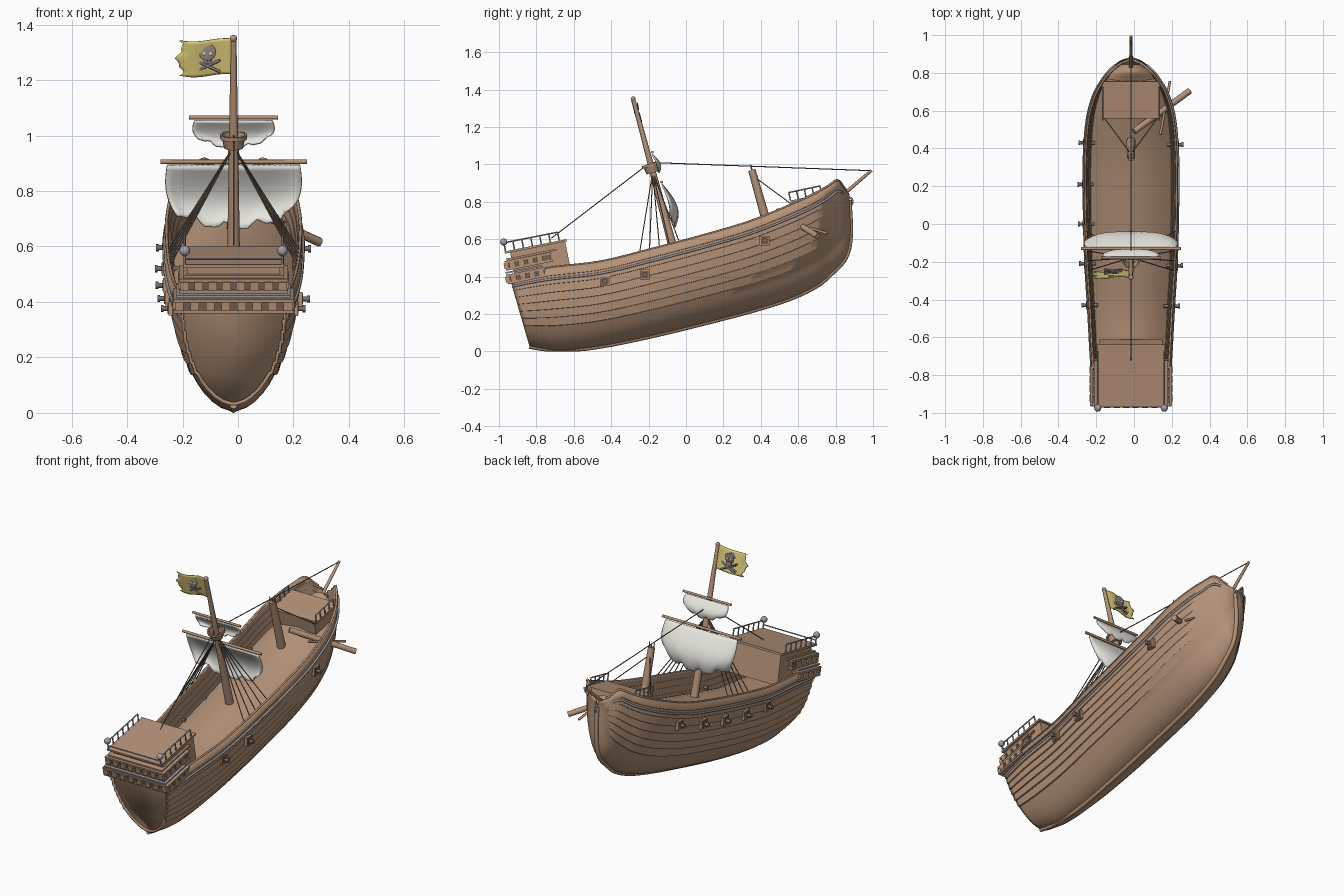
import bpy, bmesh, math
from math import sin, cos, pi, radians
from mathutils import Vector, Matrix

cube = bpy.data.objects.get("Cube")
if cube:
    bpy.data.objects.remove(cube)

CX = -0.016  # ship centre line


def material(name, r, g, b):
    m = bpy.data.materials.new(name)
    m.use_nodes = True
    m.diffuse_color = (r, g, b, 1)
    m.node_tree.nodes["Principled BSDF"].inputs["Base Color"].default_value = (r, g, b, 1)
    return m


WOOD = material("brown wood", 0.46, 0.29, 0.19)
DARK = material("dark wood", 0.19, 0.115, 0.075)
METAL = material("grey metal", 0.36, 0.35, 0.38)
IRON = material("dark iron", 0.2, 0.155, 0.14)
ROPE = material("brown rope", 0.19, 0.15, 0.115)
CANVAS = material("off white canvas", 0.86, 0.85, 0.79)
YELLOW = material("mustard cloth", 0.72, 0.6, 0.19)
EMBLEM = material("purple grey paint", 0.25, 0.21, 0.23)


def finish(name, bm, mat, thick=0):
    bmesh.ops.recalc_face_normals(bm, faces=bm.faces[:])
    mesh = bpy.data.meshes.new(name)
    bm.to_mesh(mesh)
    bm.free()
    mesh.materials.append(mat)
    ob = bpy.data.objects.new(name, mesh)
    bpy.context.scene.collection.objects.link(ob)
    if thick:
        mod = ob.modifiers.new("thickness", "SOLIDIFY")
        mod.thickness = thick
        mod.offset = -1
    return ob


def grid(name, rows, mat, thick=0):
    bm = bmesh.new()
    vs = [[bm.verts.new(p) for p in row] for row in rows]
    for a, b in zip(vs, vs[1:]):
        for i in range(len(a) - 1):
            bm.faces.new((a[i], a[i + 1], b[i + 1], b[i]))
    bmesh.ops.remove_doubles(bm, verts=bm.verts[:], dist=0.0001)
    return finish(name, bm, mat, thick)


def boxes(name, frame, items, mat):
    """items are (centre, size) pairs in the local frame"""
    bm = bmesh.new()
    for c, s in items:
        bmesh.ops.create_cube(bm, size=1, matrix=frame @ Matrix.Translation(c) @ Matrix.Diagonal((*s, 1)))
    return finish(name, bm, mat)


def ball(name, p, r, mat, scale=(1, 1, 1)):
    bm = bmesh.new()
    bmesh.ops.create_uvsphere(bm, u_segments=16, v_segments=10, radius=r,
                              matrix=Matrix.Translation(p) @ Matrix.Diagonal((*scale, 1)))
    return finish(name, bm, mat)


def tubes(name, paths, r, mat, taper=1):
    cu = bpy.data.curves.new(name, "CURVE")
    cu.dimensions = "3D"
    cu.bevel_depth = r
    cu.bevel_resolution = 2
    cu.use_fill_caps = True
    for path in paths:
        sp = cu.splines.new("POLY")
        sp.points.add(len(path) - 1)
        for i, (pt, p) in enumerate(zip(sp.points, path)):
            pt.co = (*p, 1)
            pt.radius = 1 + (taper - 1) * i / (len(path) - 1)
    cu.materials.append(mat)
    ob = bpy.data.objects.new(name, cu)
    bpy.context.scene.collection.objects.link(ob)
    return ob


# Hull stations: keel y, keel z, rail y, rail z, half width
KEYS = [(-.837, .027, -.945, .4, .187), (-.676, .005, -.75, .445, .206), (-.46, .027, -.46, .48, .222),
        (-.195, .08, -.195, .545, .238), (.07, .144, .07, .615, .245), (.34, .214, .34, .695, .246),
        (.55, .28, .55, .78, .23), (.69, .345, .68, .84, .195), (.767, .406, .76, .885, .151),
        (.853, .5, .81, .915, .108), (.88, .626, .85, .87, .06), (.872, .81, .875, .84, .01)]


def smooth_stations(keys, steps=5):
    out = []
    for i in range(len(keys) - 1):
        p = [Vector(keys[min(max(i + k, 0), len(keys) - 1)]) for k in (-1, 0, 1, 2)]
        for j in range(steps):
            t = j / steps
            out.append(p[1] + .5 * t * (p[2] - p[0] + t * (2 * p[0] - 5 * p[1] + 4 * p[2] - p[3]
                       + t * (3 * (p[1] - p[2]) + p[3] - p[0]))))
    return out + [Vector(keys[-1])]


STATIONS = smooth_stations(KEYS)


def hull_point(s, t, side, out=0):
    x = s[4] * (1 - (1 - t) ** 2.2) ** .55 + out
    return Vector((CX + side * x, s[0] + (s[2] - s[0]) * t, s[1] + (s[3] - s[1]) * t))


def station_at(y):
    return min(STATIONS, key=lambda s: abs(s[2] - y))


# Overlapping planks: each has a protruding lower edge, worn away on the left bow
PROFILE = [(.002, 0), (.03, 0), (.08, 0), (.15, 0), (.22, 0)]
for k in range(7):
    PROFILE += [(.3 + k * .1, 0), (.303 + k * .1, .008)]
PROFILE.append((1, 0))
rows = []
for s in STATIONS:
    near_bow = min(1, s[4] / .2)
    fade = near_bow * min(1, max(.2, (.55 - s[2]) / .9))
    rows.append([hull_point(s, t, -1, o * near_bow * .8) for t, o in reversed(PROFILE)] +
                [hull_point(s, t, 1, o * fade) for t, o in PROFILE])
grid("hull", rows, WOOD, .012)

# Flat transom set just inside the plank ends
bm = bmesh.new()
edge = [i / 14 for i in range(1, 15)]
outline = [hull_point(STATIONS[0], t, -1, -.004) for t in reversed(edge)] + \
          [hull_point(STATIONS[0], 0, 1)] + [hull_point(STATIONS[0], t, 1, -.004) for t in edge]
bm.faces.new([bm.verts.new(p + Vector((0, .012, 0))) for p in outline])
finish("transom", bm, WOOD, .01)

tubes("keel", [[(CX, s[0], max(s[1], .013)) for s in STATIONS]], .013, WOOD)
for side, label in ((1, "left"), (-1, "right")):
    tubes(label + "_cap_rail", [[hull_point(s, 1, side, -.005) for s in STATIONS[:52]]], .006, WOOD)
    tubes(label + "_metal_trim", [[hull_point(s, .86, side, .006) for s in STATIONS[:49]]], .006, METAL)
    # Inner planking leaning in from the rail to the deck edge
    lining = [[(CX + side * s[4] * (.97 - .11 * v / 4 - d), s[2], s[3] - .003 - .145 * v / 4)
               for v in range(5) for d in (0, .012)] for s in STATIONS[4:50]]
    grid(label + "_bulwark_lining", lining, WOOD)

# Cambered deck
deck = [[(CX + s[4] * .88 * u / 5, s[2], s[3] - .065 - .08 * (u / 5) ** 2) for u in range(-5, 6)]
        for s in STATIONS[4:50]]
grid("deck", deck, WOOD)

# Cannons with ports
for side, label, ys in ((-1, "right", (.43, .21, 0, -.21, -.43)), (1, "left", (.42, -.22, -.435))):
    for n, y in enumerate(ys):
        s = station_at(y)
        p = Vector((CX + side * s[4], y, .46 + .255 * y + .14 * y * y))
        frame = Matrix.Translation(p)
        boxes(f"{label}_port_frame_{n}", frame, [((0, 0, 0), (.02, .052, .052))], WOOD)
        boxes(f"{label}_port_{n}", frame, [((0, 0, 0), (.024, .04, .04))], DARK)
        at = [p + Vector((side * d, 0, 0)) for d in (-.05, .027, .037)]
        tubes(f"{label}_cannon_{n}", [at[:2]], .009, IRON)
        tubes(f"{label}_muzzle_{n}", [at[1:]], .013, IRON)

# Stern castle in its own tilted frame, with z = 0 at its top
CASTLE = Matrix.Translation((CX, -.805, .567)) @ Matrix.Rotation(radians(11.2), 4, "X")
boxes("castle_body", CASTLE, [((0, .01, -.095), (.335, .3, .19))], WOOD)
boxes("castle_top", CASTLE, [((0, 0, -.006), (.362, .338, .012)), ((0, -.03, -.045), (.36, .275, .01))], WOOD)
for tier, z, half, length, back in (("upper", -.077, .19, .24, -.172), ("lower", -.15, .21, .2, -.178)):
    boxes(tier + "_gallery", CASTLE, [((0, back + length / 2, z), (half * 2, length, .034))], DARK)
    boxes(tier + "_gallery_ledges", CASTLE, [((0, back + length / 2, z + d), (half * 2 + .014, length + .014, .012))
                                            for d in (-.02, .02)], WOOD)
    blocks = [((-half + .014 + (2 * half - .028) * i / 7, back - .004, z), (.032, .02, .03)) for i in range(8)]
    blocks += [((sx * half, back + .03 + i * .05, z), (.02, .032, .03)) for i in range(4) for sx in (-1, 1)]
    boxes(tier + "_gallery_blocks", CASTLE, blocks, WOOD)
boxes("gallery_trim", CASTLE, [((0, -.085, -.114), (.41, .2, .009))], METAL)


def railing(name, frame, a, b, count):
    """Straight top rail with evenly spaced posts below it"""
    up = Vector((0, 0, .046))
    a, b = Vector(a), Vector(b)
    paths = [[frame @ (a + up), frame @ (b + up)]]
    for i in range(count + 1):
        q = a.lerp(b, i / count)
        paths.append([frame @ q, frame @ (q + up)])
    tubes(name, paths, .0038, METAL)


for sx, label in ((1, "left"), (-1, "right")):
    railing(label + "_castle_railing", CASTLE, (sx * .176, .13, 0), (sx * .176, -.163, 0), 6)
    ball(label + "_stern_lantern", CASTLE @ Vector((sx * .176, -.163, .05)), .019, METAL)
tubes("stern_rail", [[CASTLE @ Vector((sx * .176, -.163, .02)) for sx in (-1, 1)]], .0035, METAL)

# Forecastle
FORE = Matrix.Translation((CX, .657, .825)) @ Matrix.Rotation(radians(12), 4, "X")
boxes("forecastle", FORE, [((0, 0, -.045), (.265, .19, .09)), ((0, 0, -.004), (.308, .2, .012))], WOOD)
for sx, label in ((1, "left"), (-1, "right")):
    railing(label + "_forecastle_railing", FORE, (sx * .15, -.1, 0), (sx * .15, .07, 0), 4)

# Bowsprit and mooring ring
tubes("bowsprit", [[(CX, .76, .77), (CX, .993, .968)]], .011, WOOD, .7)
ring = [(CX, .875 + .016 * cos(a * pi / 8), .8 + .022 * sin(a * pi / 8)) for a in range(17)]
tubes("bow_ring", [ring], .005, METAL)


# Masts
def mast(z):
    return Vector((CX, -.077 + (.583 - z) / 3.73, z))


tubes("main_mast", [[mast(.45), mast(1.35)]], .025, WOOD, .42)
ball("mast_ball", mast(1.35), .013, WOOD)
tubes("fore_mast", [[(CX, .445, .64), (CX, .352, .97)]], .025, WOOD, .8)
tubes("fore_mast_splinters", [[(CX + d, .354, .96), (CX + d * 1.2, .346, .985 + abs(d))]
                              for d in (-.013, .004, .014)], .006, WOOD, .3)

# Crow's nest, turned from a profile
NEST = Matrix.Translation(mast(.955)) @ Matrix.Rotation(radians(15), 4, "X")
shape = [(.001, 0), (.034, 0), (.042, .035), (.049, .035), (.049, .05), (.041, .05), (.032, .008), (.001, .008)]
grid("crows_nest", [[NEST @ Vector((r * cos(a * pi / 8), r * sin(a * pi / 8), z)) for r, z in shape]
                    for a in range(17)], WOOD)

# Yards and billowing sails
tubes("lower_yard", [[(CX - .264, -.13, .905), (CX + .264, -.13, .905)]], .008, WOOD)
tubes("upper_yard", [[(CX - .16, -.18, 1.065), (CX + .16, -.18, 1.065)]], .007, WOOD)


def sail(name, y, top, drop, wide, narrow, belly):
    rows = []
    for j in range(13):
        v = j / 12
        row = []
        for i in range(25):
            u = i / 12 - 1
            width = wide + (narrow - wide) * v * v + .012 * sin(pi * v)
            ragged = v ** 3 * drop * (.07 * sin(11 * u) + .03 * cos(23 * u) - .16 * u * u)
            bulge = belly * sin(pi * .7 * v) * (1 - .5 * u ** 4)
            row.append((CX + u * width, y + bulge, top - v * drop - ragged * .8 + .02 * v * u * u))
        rows.append(row)
    grid(name, rows, CANVAS, .008)


sail("lower_sail", -.125, .895, .225, .24, .205, .085)
sail("upper_sail", -.178, 1.056, .1, .14, .125, .045)


# Flag with painted emblem on both sides
def flag_point(u, v):
    x = -.022 - .188 * u
    z = 1.345 - .128 * v + .006 * sin(5 * u + 1)
    return Vector((x + (.012 * sin(9 * v) + .006 * sin(23 * v)) * u ** 4, mast(z).y + .008 * sin(6 * u), z))


grid("flag", [[flag_point(i / 16, j / 12) for j in range(13)] for i in range(17)], YELLOW, .005)
for sy in (-1, 1):
    c = flag_point(.47, .4) + Vector((0, sy * .008, 0))
    F = Matrix.Translation(c) @ Matrix.Rotation(radians(15), 4, "X")
    ball("skull", F @ Vector((0, 0, .008)), .031, EMBLEM, (1, .15, 1))
    boxes("jaw", F, [((0, 0, -.024), (.032, .008, .022))], EMBLEM)
    for sx in (-1, 1):
        ball("eye_socket", F @ Vector((sx * .012, sy * .004, .004)), .007, YELLOW, (1, .4, 1))
        tubes("crossed_bone", [[F @ Vector((-.046 * sx, 0, -.065)), F @ Vector((.046 * sx, 0, -.022))]], .005, EMBLEM)

# Rigging
nest_top = mast(1.01)
stays = [[nest_top, (CX, .99, .966)], [nest_top, (CX, -.72, .605)], [(CX, .37, .93), (CX + .14, .56, .79)],
         [(CX, .37, .93), (CX - .14, .56, .79)]]
for side in (-1, 1):
    for y in (-.24, -.195, -.14, -.08, -.01):
        stays.append([mast(.96), hull_point(station_at(y), 1, side, -.006)])
tubes("rigging", stays, .0028, ROPE)

# Fallen spars lying through the left bulwark
tubes("fallen_spar", [[(0, .49, .75), (.295, .705, .615)]], .017, WOOD)
tubes("fallen_pole", [[(.14, .475, .72), (.19, .755, .63)]], .007, WOOD)

# Shading
bpy.ops.object.select_all(action="DESELECT")
for ob in bpy.context.scene.objects:
    if ob.type == "MESH":
        ob.select_set(True)
        bpy.context.view_layer.objects.active = ob
bpy.ops.object.shade_smooth_by_angle(angle=radians(35))
